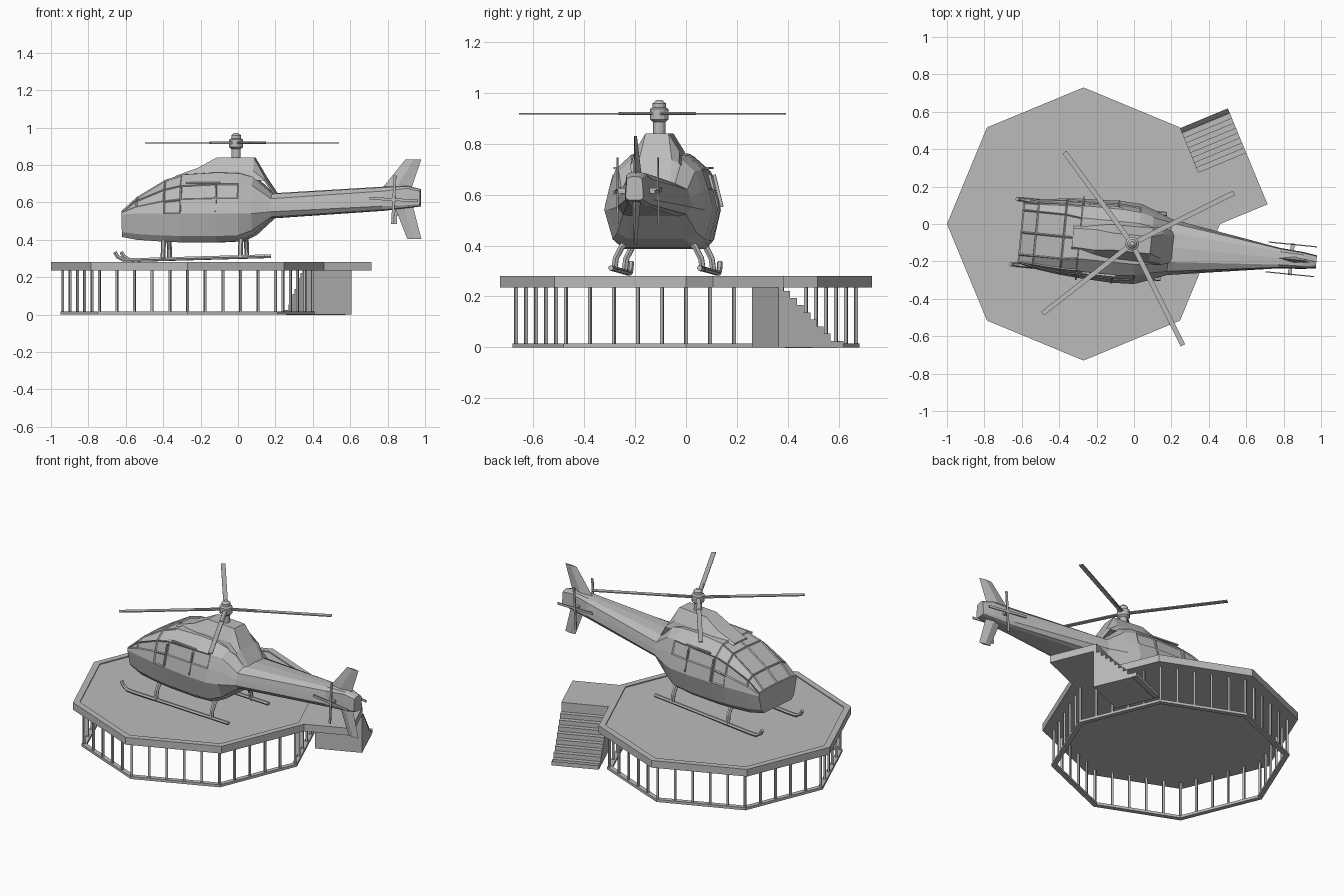
import bpy, bmesh, math
from mathutils import Matrix, Vector

cube = bpy.data.objects.get("Cube")
if cube:
    bpy.data.objects.remove(cube)

grey = bpy.data.materials.new("plain grey")
grey.use_nodes = True
grey.diffuse_color = (0.5, 0.5, 0.5, 1)
grey.node_tree.nodes["Principled BSDF"].inputs["Base Color"].default_value = (0.5, 0.5, 0.5, 1)

HELI = Matrix.Translation((0, -0.105, 0)) @ Matrix.Rotation(math.radians(-5.7), 4, "Z")
PAD = Matrix.Translation((-0.27, 0, 0))


def finish(name, bm, matrix):
    bmesh.ops.recalc_face_normals(bm, faces=bm.faces)
    mesh = bpy.data.meshes.new(name)
    bm.to_mesh(mesh)
    bm.free()
    mesh.materials.append(grey)
    obj = bpy.data.objects.new(name, mesh)
    obj.matrix_world = matrix
    bpy.context.collection.objects.link(obj)
    return obj


def loft(rings, closed=False):
    """Skin matching rings of points; cap the ends unless the loft is closed."""
    bm = bmesh.new()
    loops = [[bm.verts.new(p) for p in ring] for ring in rings]
    pairs = list(zip(loops, loops[1:]))
    if closed:
        pairs.append((loops[-1], loops[0]))
    for a, b in pairs:
        for i in range(len(a)):
            j = (i + 1) % len(a)
            bm.faces.new((a[i], a[j], b[j], b[i]))
    if not closed:
        bm.faces.new(loops[0])
        bm.faces.new(loops[-1])
    return bm


def circle(radius, z, sides, turn=0.0):
    return [(radius * math.cos(turn + i * math.tau / sides),
             radius * math.sin(turn + i * math.tau / sides), z) for i in range(sides)]


def box(bm, size, matrix):
    bmesh.ops.create_cube(bm, size=1, matrix=matrix @ Matrix.Diagonal((*size, 1)))


def tube(name, points, radius, matrix, sides=6):
    """Round bar following a path."""
    points = [Vector(p) for p in points]
    rings = []
    for i, p in enumerate(points):
        along = points[min(i + 1, len(points) - 1)] - points[max(i - 1, 0)]
        turn = along.to_track_quat("Z", "Y")
        rings.append([p + turn @ Vector(c) for c in circle(radius, 0, sides)])
    return finish(name, loft(rings), matrix)


def prism(name, outline, y0, y1, matrix):
    """Extrude an (x, z) outline between two y values."""
    return finish(name, loft([[(x, y, z) for x, z in outline] for y in (y0, y1)]), matrix)


# Landing pad: raised rim around a slightly sunken deck
pad = loft([circle(0.73, 0.235, 8), circle(0.73, 0.28, 8),
            circle(0.69, 0.28, 8), circle(0.69, 0.274, 8)])
finish("landing_pad", pad, PAD)

# Open ring at ground level
finish("ground_ring", loft([circle(0.68, 0, 8), circle(0.68, 0.016, 8),
                            circle(0.65, 0.016, 8), circle(0.65, 0, 8)], True), PAD)

# Posts, evenly spaced along each side
bm = bmesh.new()
corners = [Vector(p) for p in circle(0.667, 0.125, 8)]
for i, corner in enumerate(corners):
    for step in range(5):
        spot = corner.lerp(corners[(i + 1) % 8], step / 5)
        box(bm, (0.012, 0.012, 0.23), Matrix.Translation(spot)
            @ Matrix.Rotation((i + 0.5) * math.tau / 8, 4, "Z"))
finish("pad_posts", bm, PAD)

# Stairs beside the pad: local x runs down along the pad edge, local y toward the pad
stair_frame = Matrix.Translation((0.46, 0, 0)) @ Matrix.Rotation(math.radians(112.5), 4, "Z")
prism("stair_landing", [(0, 0.235), (0.3, 0.235), (0.3, 0.28), (0, 0.28)], -0.275, 0, stair_frame)
steps = 9
outline = [(0.28, 0), (0.28, 0.25)]
for i in range(steps):
    z = 0.25 - i * 0.028
    outline += [(0.3 + i * 0.0285, z), (0.3 + i * 0.0285, z - 0.028)]
outline += [(0.555, 0.026), (0.555, 0)]
prism("stairs", outline, -0.275, 0, stair_frame)

# Fuselage and boom: x, belly / waist / shoulder / roof heights, then half-widths
stations = [
    (-0.61, .415, .535, .552, .558, .12, .165, .16, .12),
    (-0.53, .40, .54, .61, .63, .14, .185, .165, .12),
    (-0.38, .39, .54, .67, .72, .15, .205, .175, .12),
    (-0.29, .386, .54, .69, .748, .15, .212, .175, .11),
    (-0.10, .386, .54, .70, .76, .15, .22, .18, .11),
    (0.02, .392, .54, .70, .755, .14, .215, .17, .11),
    (0.09, .425, .54, .69, .735, .11, .19, .15, .10),
    (0.19, .515, .55, .62, .645, .09, .15, .13, .08),
    (0.78, .555, .58, .66, .68, .03, .055, .05, .035),
    (0.91, .57, .585, .675, .685, .03, .045, .04, .03),
    (0.98, .578, .59, .66, .668, .02, .035, .03, .02),
]
rings = []
for x, zb, zw, zs, zr, wb, ww, ws, wr in stations:
    side = [(wb, zb), (wb * .3 + ww * .65, zb + (zw - zb) * .22), (ww, zw),
            (ww * .6 + ws * .4, (zw + zs) / 2), (ws, zs), (wr, zr)]
    rings.append([(x, w, z) for w, z in side] + [(x, 0, zr + 0.004)]
                 + [(x, -w, z) for w, z in reversed(side)])
bm = loft(rings)
bm.normal_update()
# Sunken window panes: windscreen and side glazing
panes = []
for f in bm.faces:
    c = f.calc_center_median()
    screen = -0.6 < c.x < -0.32 and c.z > 0.57
    door = -0.32 < c.x < 0.0 and 0.6 < c.z < 0.69
    if len(f.verts) == 4 and (screen or door):
        panes.append(f)
bmesh.ops.recalc_face_normals(bm, faces=bm.faces)
bmesh.ops.inset_individual(bm, faces=panes, thickness=0.008, depth=-0.005)
finish("fuselage", bm, HELI)

# Engine cowling: x, top height, top and base half-widths
cowl = [(-0.33, .742, .05, .07), (-0.21, .785, .055, .09), (-0.11, .84, .045, .10),
        (0.09, .84, .045, .10), (0.15, .735, .065, .10), (0.21, .645, .06, .08)]
rings = []
for x, z, top, base in cowl:
    low = min(0.72, z - 0.02)
    mid = low + (z - low) * 0.4
    half = [(base, low), (base * .8 + top * .2, mid), (top, z)]
    rings.append([(x, w, h) for w, h in half] + [(x, -w, h) for w, h in reversed(half)])
finish("engine_cowling", loft(rings), HELI)

# Door seams and grab rails
bm = bmesh.new()
for s in (-1, 1):
    for x in (-0.29, -0.1):
        box(bm, (0.008, 0.012, 0.13), Matrix.Translation((x, s * 0.203, 0.615))
            @ Matrix.Rotation(s * 0.24, 4, "X"))
    box(bm, (0.18, 0.012, 0.008), Matrix.Translation((-0.17, s * 0.182, 0.705)))
finish("door_trim", bm, HELI)

# Skids and bowed legs
for s, label in ((1, "left"), (-1, "right")):
    y = s * 0.175
    tube("skid_" + label, [(-0.645, y, .335), (-0.63, y, .31), (-0.6, y, .293),
                           (-0.55, y, .292), (0.16, y, .312)], 0.011, HELI)
    for x, end in ((-0.385, "front"), (0.03, "rear")):
        tube(f"{end}_leg_{label}", [(x, y, .30), (x, s * .168, .35), (x, s * .145, .395),
                                    (x, s * .115, .425)], 0.013, HELI)

# Mast and rotor hub
profile = [(.024, .82), (.024, .885), (.037, .895), (.037, .935), (.026, .942),
           (.026, .958), (.012, .971)]
finish("rotor_mast", loft([circle(r, z, 12) for r, z in profile]),
       Matrix.Translation((-0.01, -0.105, 0)))

# Main rotor blades with thicker grips
bm = bmesh.new()
for angle in (26.5, 126.5, 218, 296.5):
    turn = Matrix.Rotation(math.radians(angle), 4, "Z")
    box(bm, (0.58, 0.026, 0.006), turn @ Matrix.Translation((0.318, 0, 0)))
    box(bm, (0.15, 0.014, 0.013), turn @ Matrix.Translation((0.1, 0, 0)))
finish("main_rotor_blades", bm, Matrix.Translation((-0.01, -0.105, 0.918)))

# Tail fins, thinner toward their tips
def fin(name, root, tip):
    rings = []
    for (x0, x1, z), t in ((root, 0.016), (tip, 0.006)):
        m = (x0 + x1) / 2
        rings.append([(x0, 0, z), (m, t, z), (x1, 0, z), (m, -t, z)])
    finish(name, loft(rings), HELI)


fin("upper_fin", (0.77, 0.93, 0.67), (0.90, 0.985, 0.83))
fin("lower_fin", (0.84, 0.94, 0.58), (0.91, 0.985, 0.405))

# Small cross-shaped rotors on both sides of the boom
bm = bmesh.new()
for s in (-1, 1):
    hub = Matrix.Translation((0.845, s * 0.08, 0.615))
    box(bm, (0.02, 0.08, 0.02), hub @ Matrix.Translation((0, -s * 0.035, 0)))
    for quarter in (0, 1):
        box(bm, (0.26, 0.006, 0.014),
            hub @ Matrix.Rotation(math.radians(3 + 90 * quarter), 4, "Y"))
finish("tail_rotors", bm, HELI)
